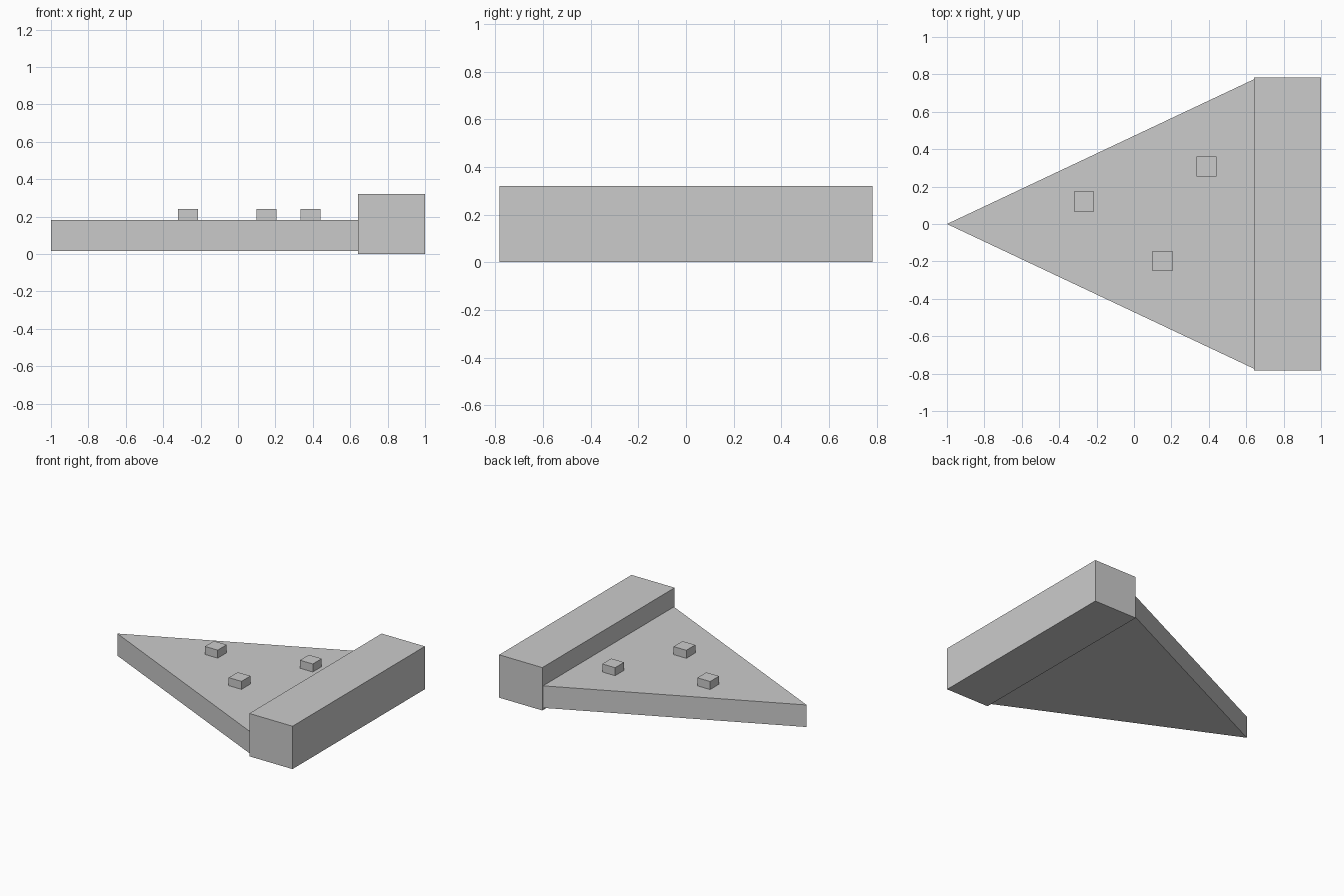
import bpy, bmesh

if "Cube" in bpy.data.objects:
    bpy.data.objects.remove(bpy.data.objects["Cube"])


def prism(name, outline, z0, z1):
    """Extrude a flat outline from z0 up to z1."""
    bm = bmesh.new()
    face = bm.faces.new([bm.verts.new((x, y, z0)) for x, y in outline])
    top = bmesh.ops.extrude_face_region(bm, geom=[face])["geom"]
    bmesh.ops.translate(bm, vec=(0, 0, z1 - z0),
                        verts=[g for g in top if isinstance(g, bmesh.types.BMVert)])
    bmesh.ops.recalc_face_normals(bm, faces=bm.faces)
    mesh = bpy.data.meshes.new(name)
    bm.to_mesh(mesh)
    bm.free()
    obj = bpy.data.objects.new(name, mesh)
    bpy.context.collection.objects.link(obj)
    return obj


def rect(cx, cy, w, d):
    return [(cx - w / 2, cy - d / 2), (cx + w / 2, cy - d / 2),
            (cx + w / 2, cy + d / 2), (cx - w / 2, cy + d / 2)]


# Triangular slice
prism("slice", [(-1, 0), (0.642, -0.774), (0.642, 0.774)], 0.016, 0.181)

# Raised crust at the wide end
prism("crust", rect(0.821, 0, 0.358, 1.566), 0, 0.321)

# Square toppings on the slice
for i, (x, y) in enumerate([(-0.268, 0.12), (0.152, -0.198), (0.388, 0.308)]):
    prism(f"topping_{i + 1}", rect(x, y, 0.106, 0.106), 0.179, 0.241)
